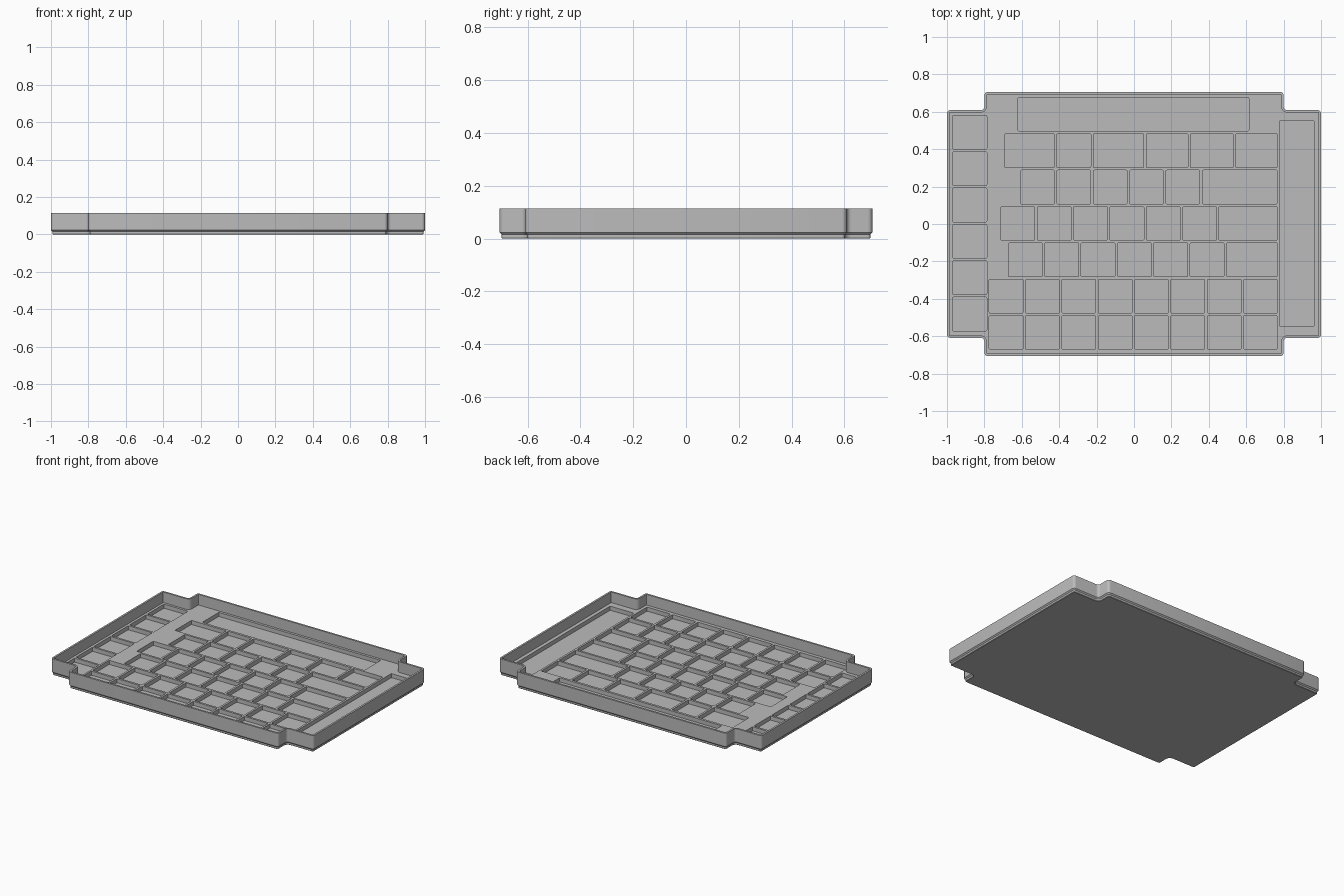
import bpy, bmesh
from math import cos, sin, pi

old = bpy.data.objects.get("Cube")
if old:
    bpy.data.objects.remove(old, do_unlink=True)

grey = bpy.data.materials.new("mid grey")
grey.use_nodes = True
grey.diffuse_color = (0.5, 0.5, 0.5, 1)
grey.node_tree.nodes["Principled BSDF"].inputs["Base Color"].default_value = (0.5, 0.5, 0.5, 1)

PLATE_TOP, POCKET_FLOOR = 0.042, 0.014
CELL, GAP, PITCH = 0.18, 0.014, 0.1943
RIGHT_END = 0.766


def make_object(name, bm):
    bmesh.ops.recalc_face_normals(bm, faces=bm.faces[:])
    mesh = bpy.data.meshes.new(name)
    bm.to_mesh(mesh)
    bm.free()
    obj = bpy.data.objects.new(name, mesh)
    bpy.context.collection.objects.link(obj)
    mesh.materials.append(grey)
    return obj


def arc(cx, cy, radius, start, end, steps=4):
    angles = [start + (end - start) * i / steps for i in range(steps + 1)]
    return [(cx + radius * cos(a), cy + radius * sin(a)) for a in angles]


def outline(inset, r=0.018):
    """Notched rectangle with rounded corners, shrunk by inset."""
    wide, narrow, side, deep = 1.0, 0.8, 0.609, 0.706
    quarter = arc(wide - r, side - r, r - inset, 0, pi / 2)
    quarter += arc(narrow + r, side + r, r + inset, 1.5 * pi, pi)
    quarter += arc(narrow - r, deep - r, r - inset, 0, pi / 2)
    back_right = [(-x, y) for x, y in reversed(quarter)]
    half = quarter + back_right
    return half + [(-x, -y) for x, y in half]


# Tray body: outline lofted up the outside, over the rim and down to the plate
profile = [(0.011, 0), (0.008, 0.003), (0.008, 0.015), (0, 0.023),
           (0, 0.115), (0.013, 0.115), (0.013, PLATE_TOP)]
bm = bmesh.new()
rings = [[bm.verts.new((x, y, z)) for x, y in outline(inset)] for inset, z in profile]
for low, high in zip(rings, rings[1:]):
    for i in range(len(low)):
        j = (i + 1) % len(low)
        bm.faces.new((low[i], low[j], high[j], high[i]))
bm.faces.new(rings[0])
bm.faces.new(rings[-1])
tray = make_object("tray", bm)


# Pocket layout as (left, right, front, back)
def row(index, starts):
    back = 0.676 - PITCH * index
    ends = [s - GAP for s in starts[1:]] + [RIGHT_END]
    return [(a, b, back - CELL, back) for a, b in zip(starts, ends)]


def even(start, count):
    return [start + PITCH * i for i in range(count)]


pockets = [(-0.62, 0.614, 0.498, 0.676), (0.78, 0.962, -0.549, 0.554)]
pockets += row(1, [-0.692, -0.412, -0.217, 0.066, 0.302, 0.544])
pockets += row(2, even(-0.606, 6))
pockets += row(3, even(-0.711, 7))
pockets += row(4, even(-0.671, 7))
pockets += row(5, even(-0.774, 8)) + row(6, even(-0.774, 8))
pockets += [(-0.97, -0.787, y - CELL, y) for y in (0.58 - PITCH * i for i in range(6))]

# Pocket cutters with slightly rounded upright edges
bm = bmesh.new()
for left, right, front, back in pockets:
    verts = bmesh.ops.create_cube(bm, size=1)["verts"]
    for v in verts:
        v.co.x = right if v.co.x > 0 else left
        v.co.y = back if v.co.y > 0 else front
        v.co.z = 0.08 if v.co.z > 0 else POCKET_FLOOR
upright = [e for e in bm.edges if abs(e.verts[0].co.z - e.verts[1].co.z) > 0.01]
bmesh.ops.bevel(bm, geom=upright, offset=0.005, segments=2, profile=0.5, affect='EDGES')
cutter = make_object("pocket_cutter", bm)
cutter.hide_render = True

# Cut the pockets into the plate
cut = tray.modifiers.new("pockets", 'BOOLEAN')
cut.operation = 'DIFFERENCE'
cut.solver = 'EXACT'
cut.object = cutter
bpy.ops.object.select_all(action='DESELECT')
bpy.context.view_layer.objects.active = tray
tray.select_set(True)
bpy.ops.object.modifier_apply(modifier=cut.name)
bpy.data.objects.remove(cutter, do_unlink=True)
bpy.ops.object.shade_smooth_by_angle(angle=pi / 6)
